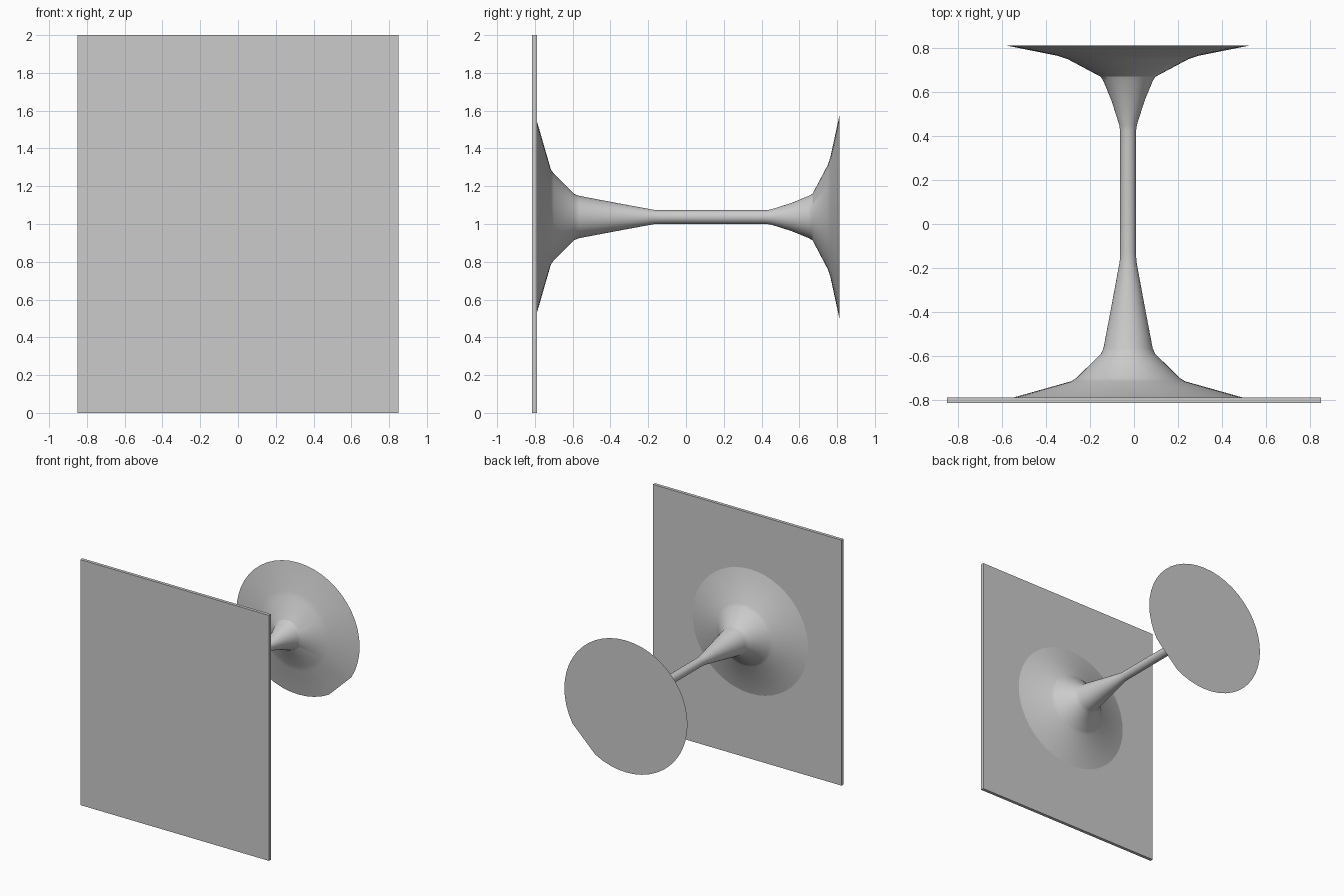
import bpy, bmesh, math

if "Cube" in bpy.data.objects:
    bpy.data.objects.remove(bpy.data.objects["Cube"])

# back-facing square plate
bpy.ops.mesh.primitive_cube_add(size=1, location=(0, -0.802, 1))
plate = bpy.context.object
plate.name = "plate"
plate.scale = (1.7, 0.026, 2.0)
bpy.ops.object.transform_apply(location=False, rotation=False, scale=True)

# flared spindle profile: (y, radius across x, radius across z)
CX, CZ, SIDES = -0.027, 1.037, 48
PROFILE = [
    (-0.79, 0.525, 0.51), (-0.715, 0.258, 0.25), (-0.70, 0.235, 0.23),
    (-0.59, 0.123, 0.121), (-0.565, 0.112, 0.112), (-0.36, 0.073, 0.073),
    (-0.17, 0.038, 0.038), (-0.13, 0.036, 0.036), (0.42, 0.036, 0.036),
    (0.45, 0.040, 0.040), (0.56, 0.075, 0.075), (0.65, 0.112, 0.112),
    (0.67, 0.125, 0.123), (0.75, 0.275, 0.275), (0.765, 0.32, 0.32),
    (0.812, 0.555, 0.537),
]


def flat_spot(a):
    """Radius factor that turns the rim arc from -60 to -30 degrees into a chord."""
    off = (a + math.radians(45) + math.pi) % math.tau - math.pi
    half = math.radians(15)
    return math.cos(half) / math.cos(off) if abs(off) < half else 1.0


bm = bmesh.new()
rings = []
for i, (y, rx, rz) in enumerate(PROFILE):
    ring = []
    for k in range(SIDES):
        a = math.tau * k / SIDES
        f = flat_spot(a) if i == len(PROFILE) - 1 else 1.0
        ring.append(bm.verts.new((CX + f * rx * math.cos(a), y,
                                  CZ + f * rz * math.sin(a))))
    rings.append(ring)
for r0, r1 in zip(rings, rings[1:]):
    for k in range(SIDES):
        n = (k + 1) % SIDES
        bm.faces.new((r0[k], r0[n], r1[n], r1[k]))
bm.faces.new(rings[0])
bm.faces.new(rings[-1])
bmesh.ops.recalc_face_normals(bm, faces=bm.faces)
mesh = bpy.data.meshes.new("flared_spindle")
bm.to_mesh(mesh)
bm.free()
spindle = bpy.data.objects.new("flared_spindle", mesh)
bpy.context.collection.objects.link(spindle)

# smooth shading with sharp rims
bpy.ops.object.select_all(action='DESELECT')
spindle.select_set(True)
bpy.context.view_layer.objects.active = spindle
bpy.ops.object.shade_smooth_by_angle(angle=math.radians(30))
